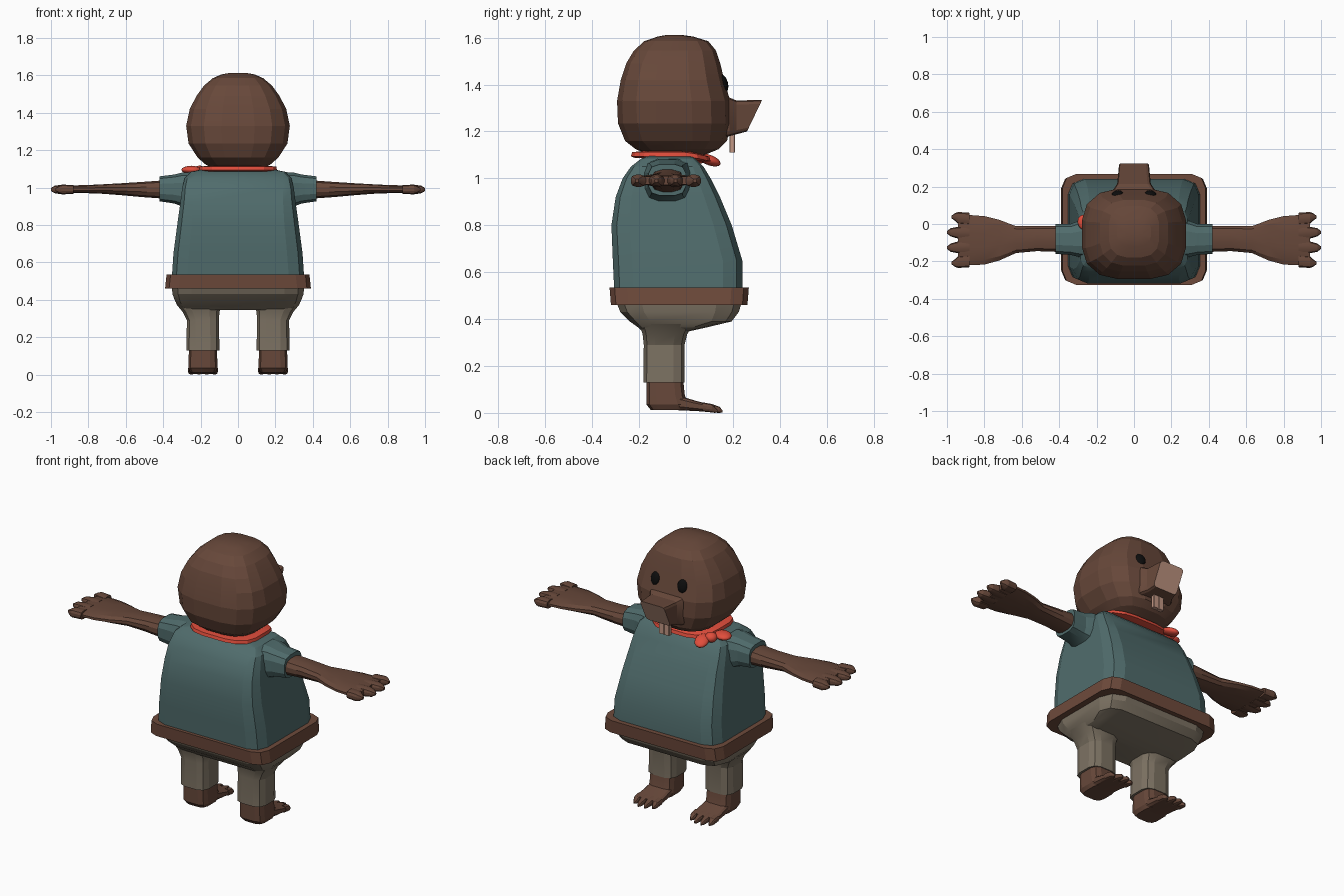
import bpy, bmesh, math
from mathutils import Vector


def material(name, rgb):
    m = bpy.data.materials.new(name)
    m.diffuse_color = (*rgb, 1)
    return m


FUR = material("brown fur", (0.135, 0.064, 0.042))
LEATHER = material("belt brown", (0.155, 0.068, 0.044))
TEAL = material("teal cloth", (0.080, 0.150, 0.150))
KHAKI = material("khaki cloth", (0.205, 0.170, 0.125))
RED = material("red cloth", (0.75, 0.075, 0.045))
TAN = material("pink tan", (0.54, 0.31, 0.23))
BLACK = material("black", (0.004, 0.004, 0.004))


def ring(axis, t, a0, a1, b0, b1, corner=0.4, steps=2):
    """Rounded rectangle across an axis; corner is a share of each half side."""
    ca, cb, ha, hb = (a0 + a1) / 2, (b0 + b1) / 2, (a1 - a0) / 2, (b1 - b0) / 2
    r = min(ha, hb) * corner
    ra, rb = (r, r) if corner < 0.5 else (ha * corner, hb * corner)
    pts = []
    for q, (sa, sb) in enumerate(((1, 1), (-1, 1), (-1, -1), (1, -1))):
        for i in range(steps + 1):
            ang = (q + i / steps) * math.pi / 2
            a = ca + sa * (ha - ra) + ra * math.cos(ang)
            b = cb + sb * (hb - rb) + rb * math.sin(ang)
            pts.append(Vector({"x": (t, a, b), "y": (a, t, b), "z": (a, b, t)}[axis]))
    return pts


def loft(name, rings, mat, angle=20, end_mat=None):
    """Skin a series of rings and close both ends."""
    bm = bmesh.new()
    loops = [[bm.verts.new(p) for p in r] for r in rings]
    n = len(loops[0])
    for lo, hi in zip(loops, loops[1:]):
        for i in range(n):
            j = (i + 1) % n
            bm.faces.new((lo[i], lo[j], hi[j], hi[i]))
    bm.faces.new(loops[0][::-1])
    end = bm.faces.new(loops[-1])
    if end_mat:
        end.material_index = 1
    bmesh.ops.recalc_face_normals(bm, faces=bm.faces)
    me = bpy.data.meshes.new(name)
    bm.to_mesh(me)
    bm.free()
    me.materials.append(mat)
    if end_mat:
        me.materials.append(end_mat)
    ob = bpy.data.objects.new(name, me)
    bpy.context.collection.objects.link(ob)
    smooth(ob, angle)
    return ob


def smooth(ob, angle):
    bpy.ops.object.select_all(action="DESELECT")
    ob.select_set(True)
    bpy.context.view_layer.objects.active = ob
    bpy.ops.object.shade_smooth_by_angle(angle=math.radians(angle))


def column(name, rows, mat, corner, steps=2, angle=20):
    """Upright loft from rows of height, half width, back, front."""
    return loft(name, [ring("z", z, -h, h, y0, y1, corner, steps) for z, h, y0, y1 in rows], mat, angle)


def ball(name, loc, size, mat, rot=(0, 0, 0)):
    bpy.ops.mesh.primitive_uv_sphere_add(segments=12, ring_count=8, location=loc, rotation=rot)
    ob = bpy.context.object
    ob.name, ob.scale = name, size
    ob.data.materials.append(mat)
    smooth(ob, 40)
    return ob


# Tunic, belt and trouser seat
column("tunic", [(0.50, 0.355, -0.305, 0.24), (0.65, 0.345, -0.312, 0.24), (0.80, 0.325, -0.318, 0.195),
                 (0.92, 0.308, -0.300, 0.145), (1.00, 0.298, -0.270, 0.105), (1.05, 0.285, -0.235, 0.075),
                 (1.085, 0.25, -0.19, 0.04), (1.10, 0.18, -0.15, 0.01)], TEAL, 0.3)
column("belt", [(0.46, 0.39, -0.320, 0.262), (0.535, 0.382, -0.326, 0.268)], LEATHER, 0.25)
column("trouser_seat", [(0.345, 0.27, -0.185, 0.0), (0.365, 0.315, -0.205, 0.09), (0.39, 0.335, -0.24, 0.195),
                        (0.43, 0.35, -0.28, 0.225), (0.48, 0.355, -0.30, 0.24)], KHAKI, 0.4)

# Head
column("head", [(1.10, 0.13, -0.16, 0.08), (1.125, 0.175, -0.215, 0.14), (1.16, 0.215, -0.26, 0.175),
                (1.235, 0.264, -0.29, 0.19), (1.33, 0.277, -0.294, 0.188), (1.42, 0.258, -0.278, 0.163),
                (1.49, 0.222, -0.255, 0.146), (1.545, 0.182, -0.222, 0.128), (1.585, 0.135, -0.178, 0.095),
                (1.605, 0.09, -0.12, 0.03), (1.612, 0.05, -0.08, -0.02)], FUR, 0.68, 3, 12)

# Snout with a slanted pale tip
snout = [ring("y", y, -h, h, z0, z1, 0.25, 2) for y, h, z0, z1 in
         ((0.10, 0.125, 1.17, 1.37), (0.185, 0.11, 1.18, 1.345), (0.215, 0.09, 1.188, 1.332), (0.26, 0.08, 1.20, 1.335))]
for p in snout[-1]:
    p.y += (p.z - 1.20) * 0.48
loft("snout", snout, FUR, 20, TAN)

# Front teeth
for s in (-1, 1):
    loft("tooth", [ring("z", z, s * 0.018 - 0.017, s * 0.018 + 0.017, 0.185, 0.21, 0.2, 1)
                   for z in (1.11, 1.21)], TAN)

# Neckerchief, dipping toward the front
scarf = [ring("z", z, -h, h, y0, y1, 0.65, 3) for z, h, y0, y1 in
         ((1.086, 0.19, -0.215, 0.08), (1.094, 0.208, -0.235, 0.105), (1.112, 0.205, -0.23, 0.10), (1.116, 0.17, -0.19, 0.06))]
for r in scarf:
    for p in r:
        p.z -= max(0, p.y - 0.01) * 0.22
loft("neckerchief", scarf, RED)
ball("neckerchief_knot", (-0.205, 0.055, 1.09), (0.035, 0.035, 0.028), RED)
ball("neckerchief_side_end", (-0.25, 0.005, 1.095), (0.055, 0.045, 0.022), RED, (0, 0, -0.5))
ball("neckerchief_front_end", (-0.175, 0.10, 1.078), (0.04, 0.052, 0.022), RED, (-0.35, 0, 0.3))

for s, side in ((-1, "left"), (1, "right")):
    # Eye
    ball(side + "_eye", (s * 0.09, 0.160, 1.405), (0.031, 0.018, 0.039), BLACK, (0.25, 0, -s * 0.25))

    # Sleeve
    loft(side + "_sleeve", [ring("x", s * x, y0, y1, z0, z1, 0.6, 2) for x, y0, y1, z0, z1 in
                            ((0.22, -0.19, 0.04, 0.87, 1.085), (0.30, -0.175, 0.015, 0.90, 1.08),
                             (0.34, -0.165, 0.0, 0.915, 1.07), (0.42, -0.16, 0.0, 0.927, 1.06))], TEAL)

    # Arm flattening into a broad hand
    loft(side + "_arm", [ring("x", s * x, y0, y1, z0, z1, 0.7, 2) for x, y0, y1, z0, z1 in
                         ((0.38, -0.15, -0.01, 0.94, 1.04), (0.52, -0.145, -0.01, 0.95, 1.03),
                          (0.63, -0.155, -0.012, 0.96, 1.023), (0.72, -0.195, 0.022, 0.967, 1.018),
                          (0.80, -0.217, 0.042, 0.97, 1.014), (0.88, -0.22, 0.048, 0.97, 1.012),
                          (0.94, -0.215, 0.042, 0.972, 1.01))], FUR)
    for k, tip in enumerate((0.975, 1.0, 1.0, 0.975)):
        y = -0.198 + k * 0.075
        out = (k - 1.5) * 0.007
        loft(side + "_finger", [ring("x", s * x, y + d - w, y + d + w, 0.99 - h, 0.99 + h, 0.7, 2) for x, d, w, h in
                                ((0.88, 0, 0.033, 0.024), (0.94, out / 2, 0.032, 0.026),
                                 (tip - 0.02, out, 0.022, 0.020), (tip, out, 0.007, 0.008))], FUR)

    # Trouser leg
    cx = s * 0.1875
    loft(side + "_trouser_leg", [ring("z", z, cx - w + s * d, cx + w + s * d, y0, y1, 0.55, 2) for z, w, d, y0, y1 in
                                 ((0.13, 0.088, 0, -0.182, -0.006), (0.29, 0.086, 0, -0.18, -0.006),
                                  (0.335, 0.098, 0.01, -0.185, 0.005), (0.38, 0.125, 0.02, -0.20, 0.03))], KHAKI)

    # Ankle and heel
    loft(side + "_ankle", [ring("z", z, cx - w, cx + w, y0, y1, 0.5, 2) for z, w, y0, y1 in
                           ((0.012, 0.066, -0.15, 0.0), (0.035, 0.078, -0.168, 0.01), (0.075, 0.077, -0.168, -0.005),
                            (0.16, 0.074, -0.168, -0.014))], FUR)
    # Flat foot and toes
    loft(side + "_foot", [ring("y", y, cx - w, cx + w, z0, z1, 0.5, 2) for y, w, z0, z1 in
                          ((-0.09, 0.07, 0.014, 0.09), (-0.005, 0.074, 0.01, 0.066), (0.04, 0.076, 0.008, 0.052),
                           (0.105, 0.078, 0.004, 0.036))], FUR)
    for k, tip in enumerate((0.135, 0.155, 0.155, 0.135)):
        x = cx + (k - 1.5) * 0.041
        loft(side + "_toe", [ring("y", y, x - w, x + w, z0, z1, 0.7, 2) for y, w, z0, z1 in
                             ((0.07, 0.019, 0.006, 0.045), (0.11, 0.018, 0.002, 0.038),
                              (tip - 0.012, 0.012, 0.0, 0.026), (tip, 0.004, 0.002, 0.012))], FUR)
